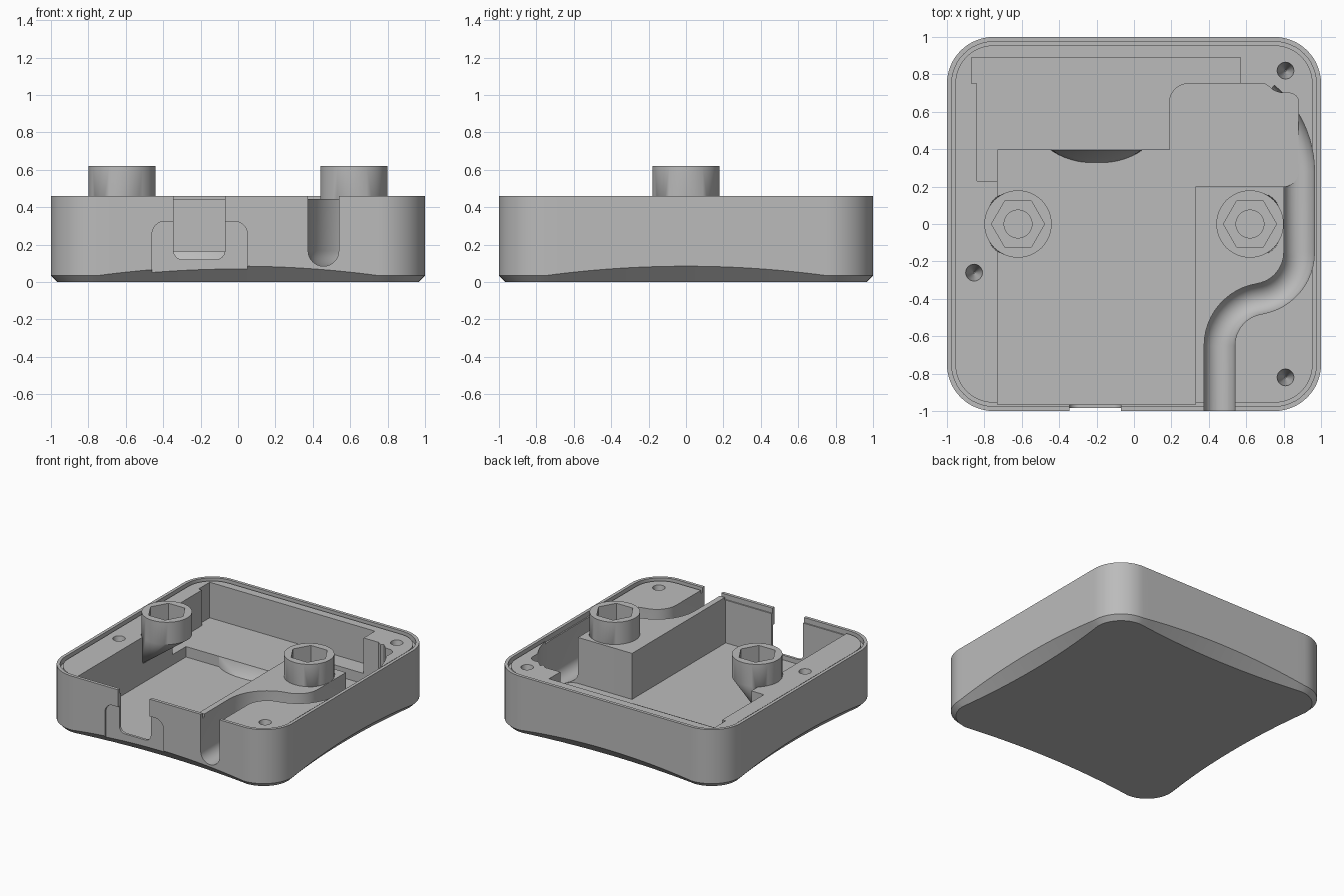
import bpy, bmesh
from math import sin, cos, pi, radians, sqrt

if "Cube" in bpy.data.objects:
    bpy.data.objects.remove(bpy.data.objects["Cube"])

grey = bpy.data.materials.new("plain grey")
grey.use_nodes = True
COLOR = (0.5, 0.5, 0.5, 1)
grey.diffuse_color = COLOR
grey.node_tree.nodes["Principled BSDF"].inputs["Base Color"].default_value = COLOR

TOP, RIM, FLOOR, SHELF = 0.46, 0.445, 0.083, 0.165
ABOVE = 0.8


def finish(name, bm):
    bmesh.ops.recalc_face_normals(bm, faces=bm.faces[:])
    mesh = bpy.data.meshes.new(name)
    bm.to_mesh(mesh)
    bm.free()
    mesh.materials.append(grey)
    ob = bpy.data.objects.new(name, mesh)
    bpy.context.collection.objects.link(ob)
    return ob


def loft(name, loops, cyclic=False):
    """Skin equal-sized loops; cap the ends unless cyclic."""
    bm = bmesh.new()
    rows = [[bm.verts.new(p) for p in loop] for loop in loops]
    pairs = list(zip(rows, rows[1:])) + ([(rows[-1], rows[0])] if cyclic else [])
    for a, b in pairs:
        for i in range(len(a)):
            j = (i + 1) % len(a)
            bm.faces.new((a[i], a[j], b[j], b[i]))
    if not cyclic:
        bm.faces.new(rows[0])
        bm.faces.new(rows[-1])
    return finish(name, bm)


def hull(name, points):
    bm = bmesh.new()
    for p in points:
        bm.verts.new(p)
    bmesh.ops.convex_hull(bm, input=bm.verts[:])
    return finish(name, bm)


def arc(cx, cy, r, a0, a1, n=12):
    return [(cx + r * cos(radians(a0 + (a1 - a0) * i / n)),
             cy + r * sin(radians(a0 + (a1 - a0) * i / n))) for i in range(n + 1)]


def rounded(x0, x1, y0, y1, r, n=12):
    return (arc(x1 - r, y0 + r, r, -90, 0, n) + arc(x1 - r, y1 - r, r, 0, 90, n)
            + arc(x0 + r, y1 - r, r, 90, 180, n) + arc(x0 + r, y0 + r, r, 180, 270, n))


def square(h, r):
    return rounded(-h, h, -h, h, r)


def at(pts, z):
    return [(x, y, z) for x, y in pts]


def prism(name, pts, lo, hi=ABOVE):
    return loft(name, [at(pts, lo), at(pts, hi)])


def front_prism(name, pts, y0, y1):
    return loft(name, [[(x, y, z) for x, z in pts] for y in (y0, y1)])


def box(name, x0, x1, y0, y1, z0):
    return prism(name, [(x0, y0), (x1, y0), (x1, y1), (x0, y1)], z0)


def cut(ob, cutters):
    for c in cutters:
        c.hide_render = True
        mod = ob.modifiers.new("cut", 'BOOLEAN')
        mod.operation, mod.solver, mod.object = 'DIFFERENCE', 'EXACT', c
        bpy.context.view_layer.objects.active = ob
        bpy.ops.object.modifier_apply(modifier=mod.name)
        bpy.data.objects.remove(c)


def smooth(ob):
    bpy.ops.object.select_all(action='DESELECT')
    ob.select_set(True)
    bpy.context.view_layer.objects.active = ob
    bpy.ops.object.shade_smooth_by_angle(angle=radians(30))


# Tray body: rounded square whose bottom chamfer widens mid-side
CORNER, STEPS = 0.25, 24
S = 1 - CORNER
outer, low, foot = [], [], []
for side in range(4):
    c, s = cos(side * pi / 2), sin(side * pi / 2)
    local = []
    for i in range(STEPS):
        t = -S + 2 * S * i / STEPS
        local.append((t, -1, 0, -1, 0.035 + 0.05 * (1 - (t / S) ** 2)))
    for i in range(16):
        a = -pi / 2 + pi / 2 * i / 16
        local.append((S + CORNER * cos(a), -S + CORNER * sin(a), cos(a), sin(a), 0.035))
    for x, y, nx, ny, d in local:
        px, py = x - nx * d, y - ny * d
        outer.append((x * c - y * s, x * s + y * c, TOP))
        low.append((x * c - y * s, x * s + y * c, d))
        foot.append((px * c - py * s, px * s + py * c, 0))
body = loft("tray_body", [foot, low, outer])

# Rim: lowered inner deck and a seal groove
inner, edge = square(0.955, 0.205), square(0.975, 0.225)
cuts = [prism("deck_cut", square(0.956, 0.206), RIM),
        loft("groove_cut", [at(edge, 0.42), at(edge, ABOVE),
                            at(inner, ABOVE), at(inner, 0.42)], cyclic=True)]

# Main bay, side bay and raised rear shelf
bay = (arc(0.29, 0.65, 0.10, 180, 90) + [(0.70, 0.75)] + arc(0.80, 0.80, 0.10, 225, 270, 4)
       + arc(0.83, 0.65, 0.05, 90, 0, 6) + arc(0.80, 0.28, 0.08, 0, -90, 6) + [(0.19, 0.2)])
cuts += [box("main_bay", -0.73, 0.33, -0.965, 0.395, FLOOR),
         prism("side_bay", bay, FLOOR),
         box("rear_shelf", -0.84, 0.57, 0.23, 0.8, SHELF),
         box("rear_slot", -0.87, 0.57, 0.75, 0.89, SHELF)]

# Cable channel: U profile swept along an S-shaped path
R = 0.082
path = ([(0.457, -1.1)] + arc(0.71, -0.65, 0.253, 180, 99) + arc(0.63, -0.15, 0.253, -80, 0)
        + arc(0.36, 0.28, 0.523, 0, 50))
profile = [(R, ABOVE)] + arc(0, FLOOR + R + 0.002, R, 0, -180, 16) + [(-R, ABOVE)]
loops = []
for i, (x, y) in enumerate(path):
    a, b = path[max(i - 1, 0)], path[min(i + 1, len(path) - 1)]
    dx, dy = b[0] - a[0], b[1] - a[1]
    if i < 2:
        dx, dy = 0, 1
    length = sqrt(dx * dx + dy * dy)
    loops.append([(x + u * dy / length, y - u * dx / length, z) for u, z in profile])
cuts.append(loft("cable_channel", loops))

# Port notch and the shallow plug recess around it
cuts += [front_prism("plug_recess", rounded(-0.46, 0.05, -0.2, 0.325, 0.07), -1.1, -0.985),
         front_prism("port_notch", rounded(-0.345, -0.07, 0.12, ABOVE, 0.05), -1.1, -0.95)]

# Tapered screw holes
for x, y in ((0.81, 0.82), (0.81, -0.82), (-0.855, -0.26)):
    cuts.append(loft("screw_hole", [at(arc(x, y, r, 0, 345, 23), z)
                                    for r, z in ((0.004, 0.2), (0.045, RIM), (0.045, ABOVE))]))
cut(body, cuts)
smooth(body)

# Sloped bulge on the shelf front
bulge = hull("shelf_bulge", at(arc(-0.2, 0.76, 0.44, 236, 304, 20), FLOOR - 0.01)
             + [(x, y, SHELF - 0.001) for x in (-0.44, 0.04) for y in (0.395, 0.42)]
             + at(arc(-0.2, 0.76, 0.365, 250, 290, 12), SHELF - 0.001))
smooth(bulge)

# Nut posts with tapering supports, hex pockets and bolt holes
for side, word in ((-1, "right"), (1, "left")):
    x = side * 0.62
    ring = arc(x, 0, 0.18, 0, 352.5, 47)
    post = hull(word + "_nut_post", at(ring, 0.62) + at(ring, RIM)
                + [(side * 0.75, y, 0.22) for y in (-0.14, 0.14)])
    cut(post, [prism("hex_pocket", arc(x, 0, 0.142, 0, 300, 5), 0.47),
               prism("bolt_hole", arc(x, 0, 0.075, 0, 345, 23), 0.42)])
    smooth(post)
